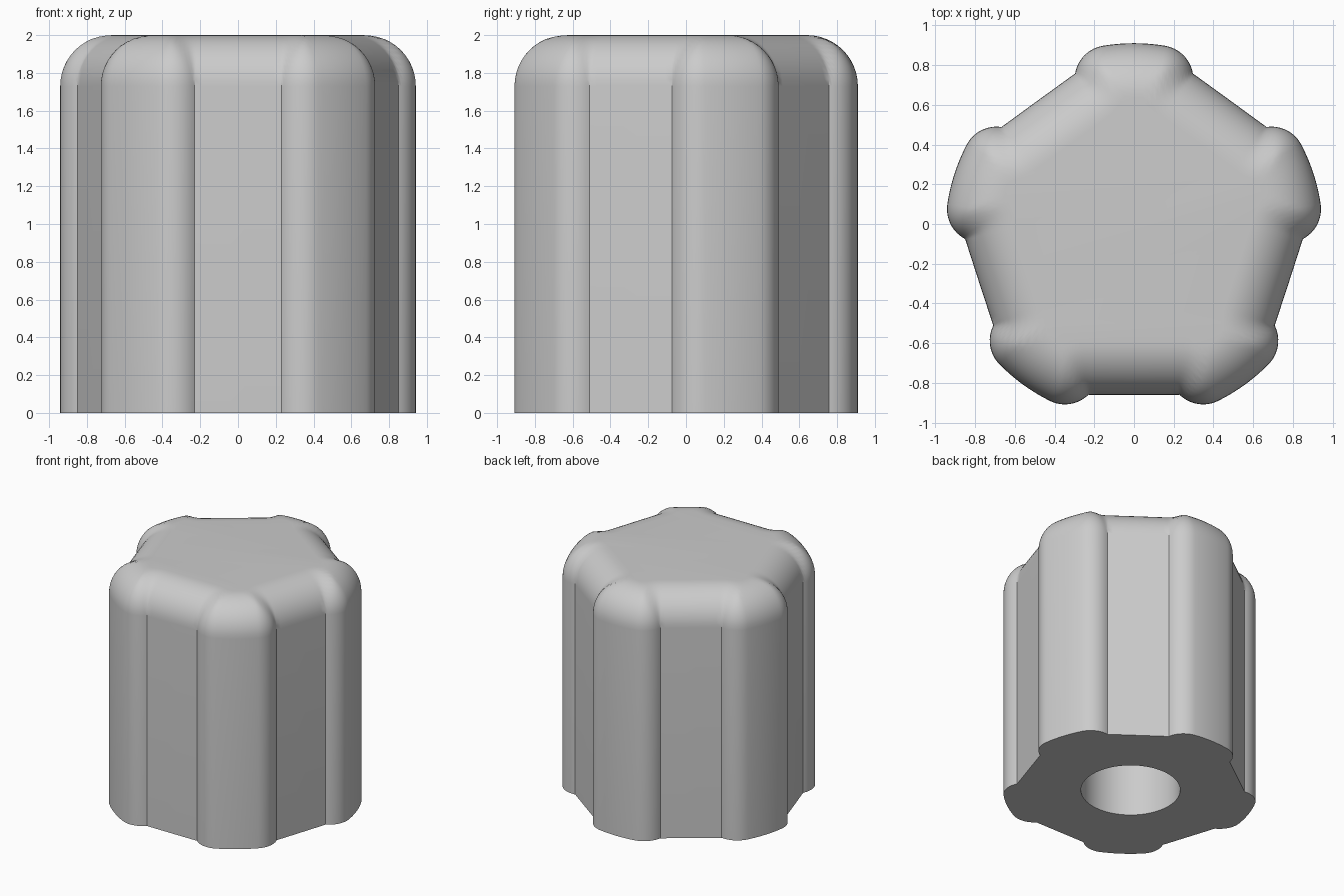
import bpy, bmesh
from math import sin, cos, radians, pi, atan2, hypot

cube = bpy.data.objects.get("Cube")
if cube:
    bpy.data.objects.remove(cube)

LOBES = 5
CENTRE_Y = -0.04
HEIGHT = 2.0
TIP_R, FLAT_R = 0.95, 0.82       # lobe tip and flat side distances
ROUND_R = 0.17                   # rounding at the lobe corners
TOP_R = 0.27                     # rounding of the top edge
HOLE_R, HOLE_DEPTH = 0.37, 1.2
HALF = pi / LOBES

# Half of one lobe, from the tip round to the middle of the flat side
a0, a1 = radians(9.5), radians(80.4)
half = [(TIP_R * sin(a0 * i / 5), TIP_R * cos(a0 * i / 5)) for i in range(5)]
cx, cy = (TIP_R - ROUND_R) * sin(a0), (TIP_R - ROUND_R) * cos(a0)
for i in range(13):
    a = a0 + (a1 - a0) * i / 12
    half.append((cx + ROUND_R * sin(a), cy + ROUND_R * cos(a)))
corner = half[-1]
mid = (FLAT_R * sin(HALF), FLAT_R * cos(HALF))
for i in range(1, 7):
    half.append(tuple(c + (m - c) * i / 6 for c, m in zip(corner, mid)))


def polar(points):
    return [(atan2(x, y), hypot(x, y)) for x, y in points]


def full_ring(half_polar, sectors):
    """Mirror half a lobe and repeat it round the axis."""
    lobe = [(-a, r) for a, r in reversed(half_polar[1:-1])] + half_polar
    return [(a + 2 * HALF * k, r) for k in sectors for a, r in lobe]


outline = [(r * sin(a), r * cos(a)) for a, r in full_ring(polar(half), (-1, 0, 1))]


def edge_distance(x, y):
    best = 9.0
    for (ax, ay), (bx, by) in zip(outline, outline[1:]):
        dx, dy = bx - ax, by - ay
        t = max(0, min(1, ((x - ax) * dx + (y - ay) * dy) / (dx * dx + dy * dy)))
        best = min(best, hypot(x - ax - t * dx, y - ay - t * dy))
    return best


def inset(d):
    """Outline of half a lobe moved inwards by d, along the same rays."""
    result = []
    for a, r in polar(half):
        low, high = 0.2, r
        for _ in range(18):
            m = (low + high) / 2
            if edge_distance(m * sin(a), m * cos(a)) > d:
                low = m
            else:
                high = m
        result.append((a, low))
    return result


bm = bmesh.new()


def add_ring(half_polar, z):
    return [bm.verts.new((r * sin(a), CENTRE_Y + r * cos(a), z))
            for a, r in full_ring(half_polar, range(LOBES))]


# Rings from the blind end of the hole, out under the base, up and over the top
circle = [(a, HOLE_R) for a, r in polar(half)]
rings = [add_ring(circle, HOLE_DEPTH), add_ring(circle, 0),
         add_ring(polar(half), 0), add_ring(polar(half), HEIGHT - TOP_R)]
STEPS = 12
for i in range(1, STEPS + 1):
    t = pi / 2 * i / STEPS
    rings.append(add_ring(inset(TOP_R * (1 - cos(t))), HEIGHT - TOP_R + TOP_R * sin(t)))

for lower, upper in zip(rings, rings[1:]):
    n = len(lower)
    for i in range(n):
        j = (i + 1) % n
        bm.faces.new((lower[i], lower[j], upper[j], upper[i]))
bm.faces.new(rings[0])
bm.faces.new(rings[-1])
bmesh.ops.recalc_face_normals(bm, faces=bm.faces)

mesh = bpy.data.meshes.new("knob_body")
bm.to_mesh(mesh)
bm.free()
knob = bpy.data.objects.new("knob_body", mesh)
bpy.context.collection.objects.link(knob)

# Plain grey finish
grey = bpy.data.materials.new("light_grey")
grey.use_nodes = True
colour = (0.6, 0.6, 0.6, 1)
grey.diffuse_color = colour
grey.node_tree.nodes["Principled BSDF"].inputs["Base Color"].default_value = colour
mesh.materials.append(grey)

# Smooth surface with crisp grooves and base edges
bpy.ops.object.select_all(action='DESELECT')
knob.select_set(True)
bpy.context.view_layer.objects.active = knob
bpy.ops.object.shade_smooth_by_angle(angle=radians(35))
